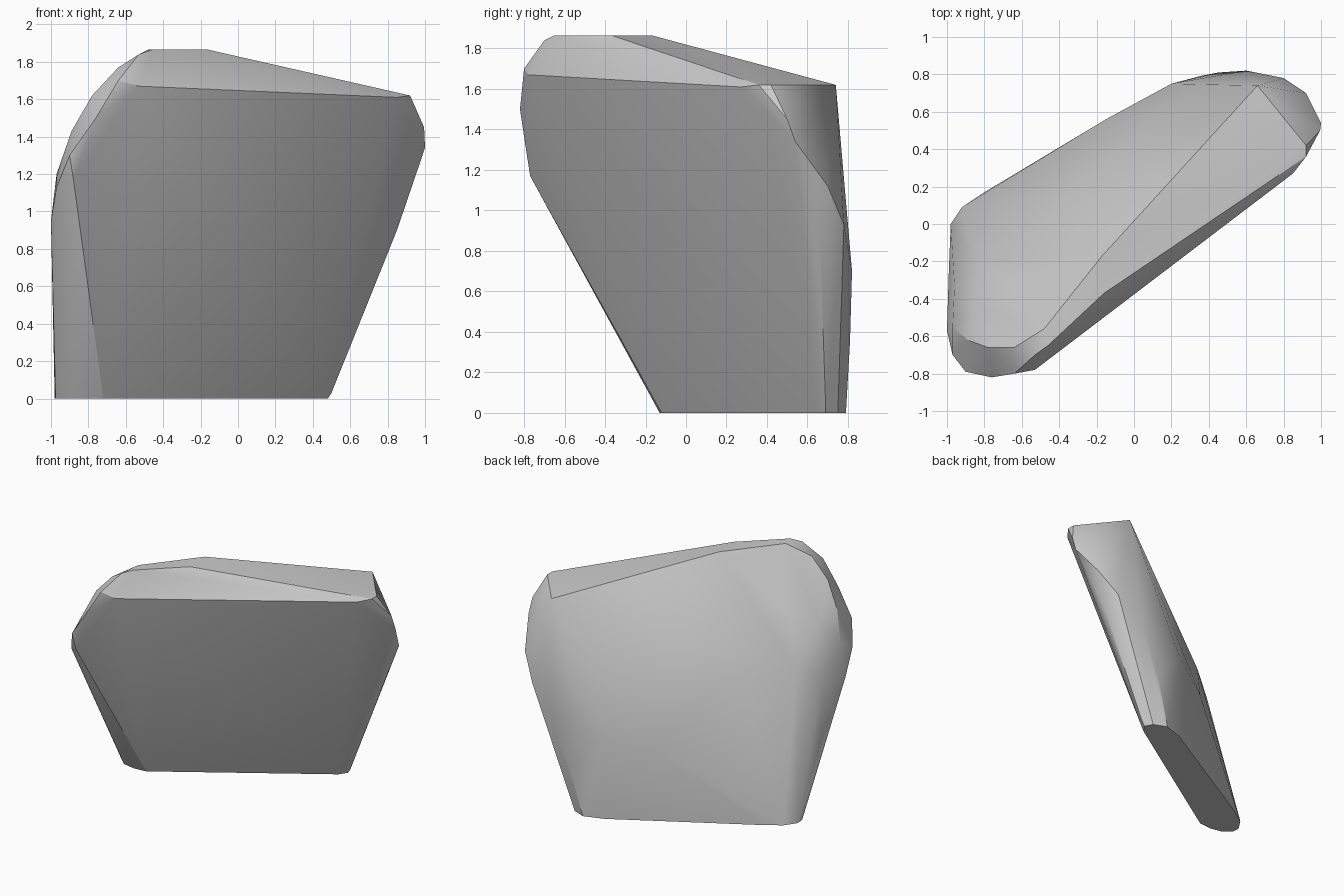
import bpy, bmesh
from math import radians

if "Cube" in bpy.data.objects:
    bpy.data.objects.remove(bpy.data.objects["Cube"])

# Footprint on the ground (x, y), a thin rounded slab
base = [(-.98, 0), (-.975, -.06), (-.92, -.11), (-.82, -.13), (-.72, -.12), (.44, .63),
        (.48, .69), (.45, .75), (.35, .79), (.2, .74), (-.8, .17), (-.92, .09)]

# Flat top and its sloping shoulder
crown = [(-.48, -.56, 1.865), (-.46, -.65, 1.865), (-.16, -.37, 1.865), (-.17, -.17, 1.865),
         (.66, .74, 1.62), (.92, .36, 1.62), (.92, .42, 1.62), (.85, .27, 1.61)]

# Rounded left end and overhanging front edge
left_end = [(-.99, -.25, .5), (-1, -.57, .95), (-.97, -.70, 1.13), (-.97, -.55, 1.2),
            (-.88, -.77, 1.17), (-.90, -.79, 1.3), (-.89, -.62, 1.43), (-.76, -.82, 1.5),
            (-.53, -.78, 1.67), (-.64, -.80, 1.70), (-.78, -.66, 1.62), (-.64, -.66, 1.77),
            (-.53, -.70, 1.84)]

# Rounded right end
right_end = [(.5, .69, .03), (1, .54, 1.34), (.995, .50, 1.45), (.92, .70, 1.12),
             (.80, .78, .93), (.6, .82, .7), (.45, .81, .35), (.85, .66, .9)]

# Bulge across the back
back = [(-.15, .56, .55), (.2, .75, .65), (-.5, .11, 1.1), (-.96, -.33, 1.0),
        (-.84, -.19, 1.12), (-.85, -.45, 1.38), (-.68, -.31, 1.45)]

points = [(x, y, 0) for x, y in base] + crown + left_end + right_end + back

# Wrap the points in a convex faceted stone
bm = bmesh.new()
for p in points:
    bm.verts.new(p)
hull = bmesh.ops.convex_hull(bm, input=bm.verts[:])
inside = set(hull["geom_interior"] + hull["geom_unused"])
bmesh.ops.delete(bm, geom=[v for v in inside if isinstance(v, bmesh.types.BMVert)],
                 context='VERTS')
bmesh.ops.recalc_face_normals(bm, faces=bm.faces[:])

mesh = bpy.data.meshes.new("leaning_stone")
bm.to_mesh(mesh)
bm.free()
stone = bpy.data.objects.new("leaning_stone", mesh)
bpy.context.collection.objects.link(stone)

# Soften the shallow facets, keep the broken edges crisp
bpy.context.view_layer.objects.active = stone
stone.select_set(True)
bpy.ops.object.shade_smooth_by_angle(angle=radians(25))
